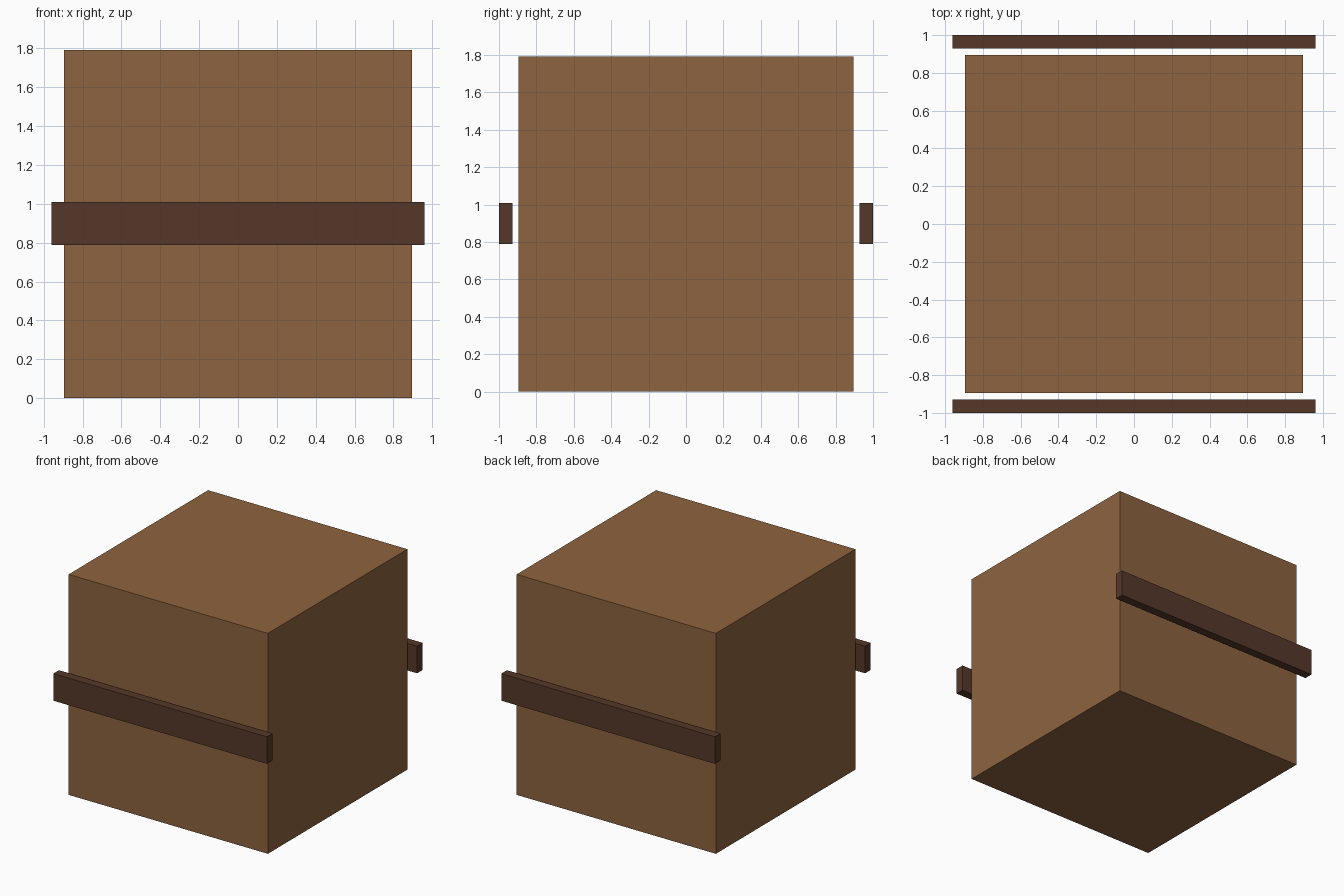
import bpy

if "Cube" in bpy.data.objects:
    bpy.data.objects.remove(bpy.data.objects["Cube"])


def material(name, color):
    m = bpy.data.materials.new(name)
    m.diffuse_color = color
    m.use_nodes = True
    m.node_tree.nodes["Principled BSDF"].inputs["Base Color"].default_value = m.diffuse_color
    return m


def box(name, center, size, mat):
    bpy.ops.mesh.primitive_cube_add(size=1, location=center)
    ob = bpy.context.object
    ob.name = name
    ob.scale = size
    bpy.ops.object.transform_apply(location=False, rotation=False, scale=True)
    ob.data.materials.append(mat)
    return ob


wood = material("wood", (0.27, 0.125, 0.05, 1))
dark_wood = material("dark_wood", (0.09, 0.04, 0.022, 1))

# Crate body
SIDE = 1.792
box("crate_body", (0, 0, SIDE / 2), (SIDE, SIDE, SIDE), wood)

# Floating slats in front of and behind the body
for name, side in (("front_slat", -1), ("back_slat", 1)):
    box(name, (0, side * 0.964, 0.898), (1.922, 0.072, 0.22), dark_wood)
